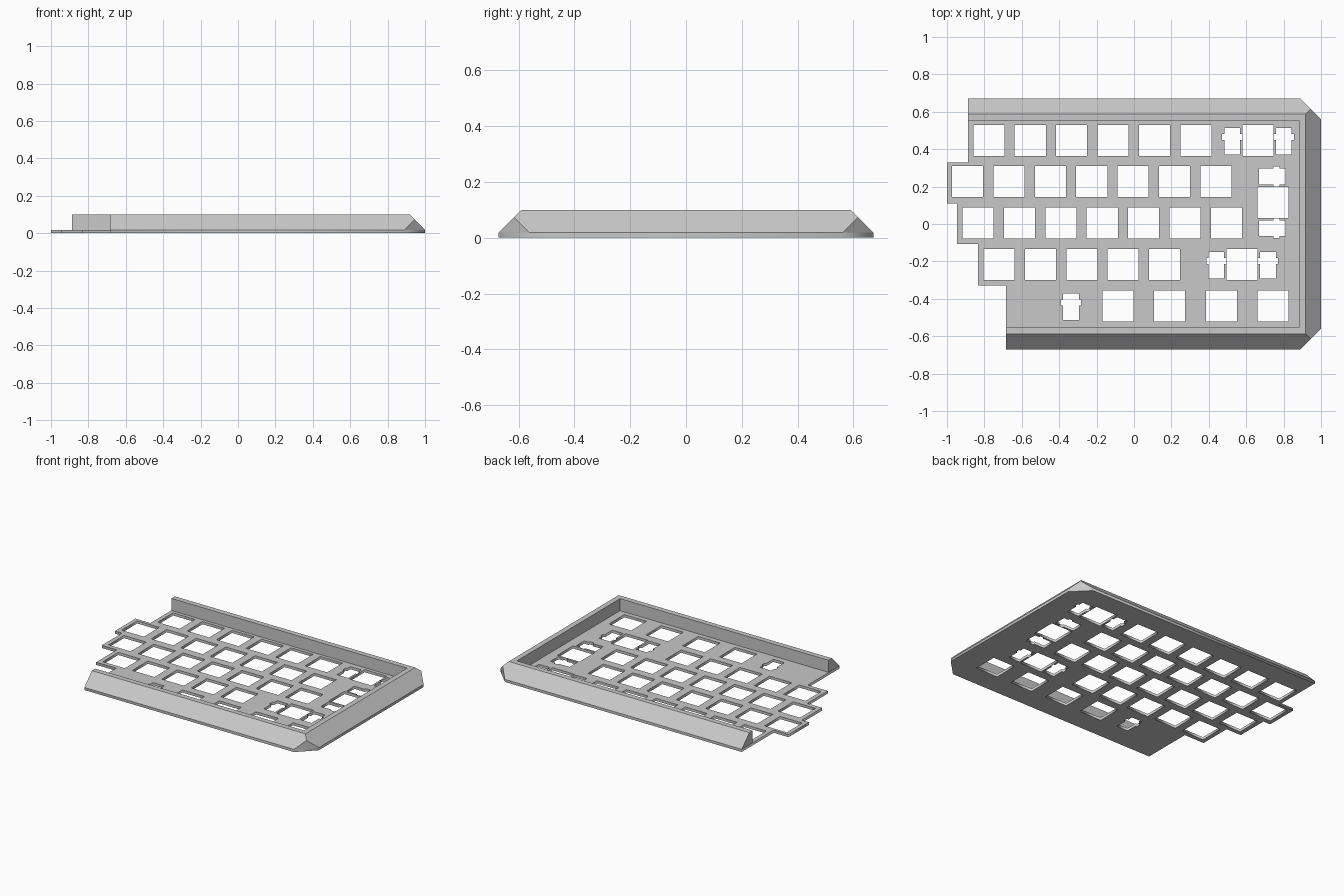
import bpy
import bmesh
from mathutils import Vector

cube = bpy.data.objects.get("Cube")
if cube:
    bpy.data.objects.remove(cube, do_unlink=True)

grey = bpy.data.materials.new("light grey")
grey.use_nodes = True
grey.diffuse_color = (0.58, 0.58, 0.58, 1)
grey.node_tree.nodes["Principled BSDF"].inputs["Base Color"].default_value = (0.58, 0.58, 0.58, 1)

RIGHT, DEPTH = 1.0, 0.671    # outer half sizes of the case
PLATE, TOP = 0.018, 0.1      # plate thickness, rim height
CUT = 0.11                   # corner chamfer
PITCH = 0.2214               # key spacing
FIRST_ROW = 0.4475
KEY = 0.083                  # half width of a switch opening
STAB = 0.1384                # stabiliser offset from its key
BACK_LEFT, FRONT_LEFT = -0.888, -0.684


def key_hole(x, y):
    return [(x - KEY, y - KEY), (x + KEY, y - KEY), (x + KEY, y + KEY), (x - KEY, y + KEY)]


def stabiliser_hole(x, y, turned=False):
    # Right half of the slot with its side wing, then mirrored
    half = [(0.042, -0.076), (0.042, 0.002), (0.053, 0.002),
            (0.053, 0.034), (0.042, 0.034), (0.042, 0.067)]
    pts = half + [(-u, v) for u, v in reversed(half)]
    if turned:
        pts = [(v, u) for u, v in pts]
    return [(x + u, y + v) for u, v in pts]


# Stepped plate outline with chamfered right corners
steps = [(-1.0, 0.329), (-0.947, 0.11), (-0.834, -0.108), (FRONT_LEFT, -0.329)]
outline = [(BACK_LEFT, DEPTH)]
last_x = BACK_LEFT
for x, y in steps:
    outline += [(last_x, y), (x, y)]
    last_x = x
outline += [(FRONT_LEFT, -DEPTH), (RIGHT - CUT, -DEPTH), (RIGHT, CUT - DEPTH),
            (RIGHT, DEPTH - CUT), (RIGHT - CUT, DEPTH)]

# Openings: rows of standard keys, as first x and count
holes = []
for row, (start, count) in enumerate([(-0.776, 6), (-0.89, 7), (-0.834, 7), (-0.722, 5)]):
    holes += [key_hole(start + i * PITCH, FIRST_ROW - row * PITCH) for i in range(count)]

# Bottom row of wider keys and a lone stabiliser slot
bottom_y = FIRST_ROW - 4 * PITCH
holes += [key_hole(-0.086 + i * PITCH * 1.25, bottom_y) for i in range(4)]
holes.append(stabiliser_hole(-0.337, bottom_y))

# Two wide keys and one tall key, each with a pair of stabilisers
for x, y in [(0.663, FIRST_ROW), (0.578, FIRST_ROW - 3 * PITCH)]:
    holes.append(key_hole(x, y))
    holes += [stabiliser_hole(x + s * STAB, y) for s in (-1, 1)]
tall_x, tall_y = 0.743, FIRST_ROW - 1.5 * PITCH
holes.append(key_hole(tall_x, tall_y))
holes += [stabiliser_hole(tall_x, tall_y + s * STAB, True) for s in (-1, 1)]

# Switch plate: filled flat curve, extruded
curve = bpy.data.curves.new("switch_plate", "CURVE")
curve.dimensions = "2D"
curve.fill_mode = "BOTH"
curve.extrude = PLATE / 2
for loop in [outline] + holes:
    spline = curve.splines.new("POLY")
    spline.points.add(len(loop) - 1)
    for point, (x, y) in zip(spline.points, loop):
        point.co = (x, y, 0, 1)
    spline.use_cyclic_u = True
plate = bpy.data.objects.new("switch_plate", curve)
bpy.context.collection.objects.link(plate)
bpy.ops.object.select_all(action="DESELECT")
bpy.context.view_layer.objects.active = plate
plate.select_set(True)
bpy.ops.object.convert(target="MESH")
plate = bpy.context.view_layer.objects.active

bm = bmesh.new()
bm.from_mesh(plate.data)
bmesh.ops.remove_doubles(bm, verts=bm.verts, dist=0.0001)
bmesh.ops.translate(bm, verts=bm.verts, vec=(0, 0, PLATE / 2))
bmesh.ops.recalc_face_normals(bm, faces=bm.faces)
bm.to_mesh(plate.data)
bm.free()
plate.data.materials.clear()
plate.data.materials.append(grey)

# Sloped rim: one profile mitred around the back, right and front
SLOPE = TOP - PLATE
profile = [(0, PLATE), (SLOPE, TOP), (SLOPE + 0.036, TOP), (SLOPE + 0.036, PLATE)]
path = [(BACK_LEFT, 0, 1), (RIGHT, 1, 1), (RIGHT, 1, -1), (FRONT_LEFT, 0, -1)]
bm = bmesh.new()
rings = [[bm.verts.new((x - inset * in_x, side * (DEPTH - inset), z)) for inset, z in profile]
         for x, in_x, side in path]
for a, b in zip(rings, rings[1:]):
    for i in range(len(profile)):
        j = (i + 1) % len(profile)
        bm.faces.new((a[i], a[j], b[j], b[i]))
bm.faces.new(rings[0])
bm.faces.new(rings[-1])
bmesh.ops.recalc_face_normals(bm, faces=bm.faces)

# Slice off the two outer corners and close the cuts
for side in (1, -1):
    bmesh.ops.bisect_plane(bm, geom=bm.verts[:] + bm.edges[:] + bm.faces[:],
                           plane_co=Vector((RIGHT, side * (DEPTH - CUT), 0)),
                           plane_no=Vector((1, side, 0)).normalized(), clear_outer=True)
    bmesh.ops.holes_fill(bm, edges=[e for e in bm.edges if e.is_boundary], sides=0)
bmesh.ops.recalc_face_normals(bm, faces=bm.faces)
mesh = bpy.data.meshes.new("sloped_rim")
bm.to_mesh(mesh)
bm.free()
mesh.materials.append(grey)
bpy.context.collection.objects.link(bpy.data.objects.new("sloped_rim", mesh))
